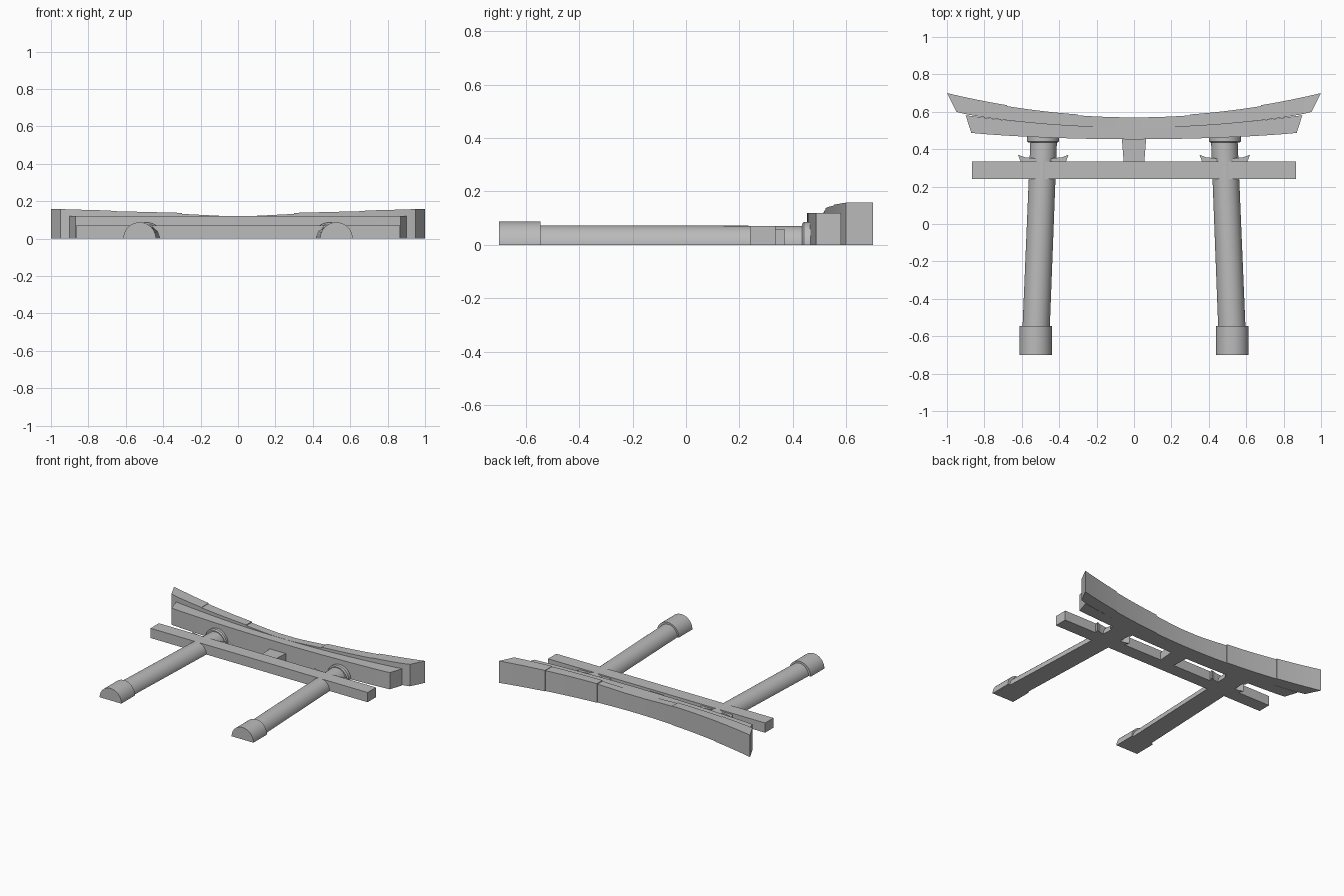
import bpy, bmesh, math

cube = bpy.data.objects.get("Cube")
if cube:
    bpy.data.objects.remove(cube, do_unlink=True)

GREY = (0.5, 0.5, 0.5, 1.0)
mat = bpy.data.materials.new("stone grey")
mat.use_nodes = True
mat.diffuse_color = GREY
mat.node_tree.nodes["Principled BSDF"].inputs["Base Color"].default_value = GREY


def loft(name, sections, smooth=False):
    """Closed solid through matching rings of points."""
    bm = bmesh.new()
    rings = [[bm.verts.new(p) for p in ring] for ring in sections]
    for a, b in zip(rings, rings[1:]):
        for i in range(len(a)):
            j = (i + 1) % len(a)
            bm.faces.new((a[i], a[j], b[j], b[i]))
    bm.faces.new(rings[0])
    bm.faces.new(rings[-1])
    bmesh.ops.recalc_face_normals(bm, faces=bm.faces)
    mesh = bpy.data.meshes.new(name)
    bm.to_mesh(mesh)
    bm.free()
    mesh.materials.append(mat)
    obj = bpy.data.objects.new(name, mesh)
    bpy.context.collection.objects.link(obj)
    if smooth:
        bpy.ops.object.select_all(action='DESELECT')
        bpy.context.view_layer.objects.active = obj
        obj.select_set(True)
        bpy.ops.object.shade_smooth_by_angle(angle=math.radians(25))
    return obj


def prism(name, outline, height):
    """Flat outline raised from the ground."""
    return loft(name, [[(x, y, z) for x, y in outline] for z in (0, height)])


def half_round(name, stations, steps=32):
    """Half cylinder along y through (x, y, radius) stations."""
    arc = [math.pi * i / steps for i in range(steps + 1)]
    rings = [[(x + r * math.cos(a), y, r * math.sin(a)) for a in arc]
             for x, y, r in stations]
    return loft(name, rings, smooth=True)


def slab(x_low, y_low, x_high, y_high, z):
    return [(x_low, y_low, 0), (x_high, y_high, 0), (x_high, y_high, z), (x_low, y_low, z)]


def span(a, b, n):
    return [a + (b - a) * i / n for i in range(n + 1)]


# Curved lower lintel with slanted ends
def lintel_section(t):
    x = 0.9 * t
    return slab(x - 0.03 * t ** 9, 0.453 + 0.042 * x * x,
                x, 0.517 + 0.08 * x * x, 0.12)


loft("lower_lintel", [lintel_section(t) for t in span(-1, 1, 40)], smooth=True)


# Sweeping top lintel in five stepped segments
def top_section(t, step):
    z = max(0.121, 0.117 + 0.05 * abs(t)) if step == 0 else 0.127 + 0.025 * abs(t) + 0.003 * step
    return slab(t - 0.05 * t ** 9, 0.515 + 0.085 * t * t,
                t, 0.57 + 0.12 * t * t + 0.005 * step, z)


loft("top_lintel_centre", [top_section(t, 0) for t in span(-0.3, 0.3, 16)], smooth=True)
for side, s in (("left", 1), ("right", -1)):
    loft("top_lintel_middle_" + side,
         [top_section(s * t, 1) for t in span(0.3, 0.68, 10)], smooth=True)
    loft("top_lintel_end_" + side,
         [top_section(s * t, 2) for t in span(0.68, 1, 10)], smooth=True)

    # Leaning pillar with its base sleeve and collar
    half_round("pillar_" + side, [(s * 0.525, -0.6, 0.073), (s * 0.482, 0.47, 0.071)])
    half_round("pillar_base_" + side, [(s * 0.526, -0.7, 0.087), (s * 0.526, -0.545, 0.087)])
    half_round("pillar_collar_" + side, [(s * 0.487, 0.435, 0.078), (s * 0.487, 0.442, 0.086),
                                         (s * 0.487, 0.47, 0.086)])

    # Wedges either side of the pillar
    for place, d in (("inner", -1), ("outer", 1)):
        c = 0.485
        prism("wedge_%s_%s" % (place, side),
              [(s * (c + d * u), y) for u, y in
               ((0.04, 0.33), (0.12, 0.33), (0.135, 0.37), (0.1, 0.357), (0.04, 0.35))], 0.06)

# Straight tie beam
prism("tie_beam", [(-0.865, 0.24), (0.865, 0.24), (0.865, 0.335), (-0.865, 0.335)], 0.07)

# Blank centre plaque
prism("centre_plaque", [(-0.055, 0.33), (0.055, 0.33), (0.065, 0.46), (-0.065, 0.46)], 0.055)
